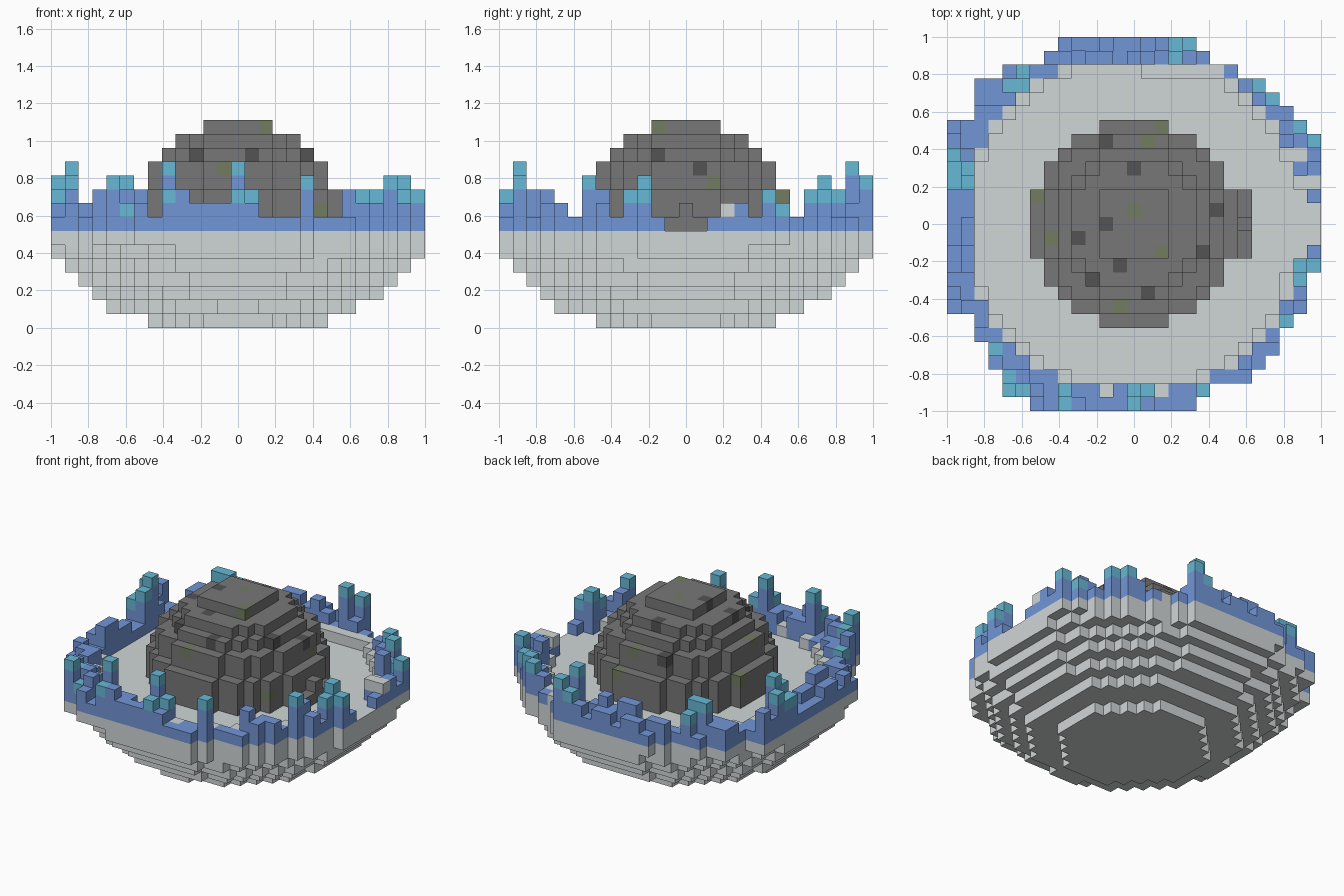
import bpy, bmesh, random
from mathutils import Vector

random.seed(4)
if "Cube" in bpy.data.objects:
    bpy.data.objects.remove(bpy.data.objects["Cube"])

UNIT = 2 / 27      # block size
FLOOR = 7          # number of bowl layers


def material(name, rgb):
    mat = bpy.data.materials.new(name)
    mat.use_nodes = True
    mat.diffuse_color = (*rgb, 1)
    mat.node_tree.nodes["Principled BSDF"].inputs["Base Color"].default_value = (*rgb, 1)
    return mat


MATS = {
    "stone": material("pale stone", (.63, .67, .67)),
    "blue": material("blue", (.17, .305, .68)),
    "teal": material("teal", (.135, .48, .66)),
    "rock": material("dark rock", (.185, .185, .185)),
    "moss": material("moss", (.17, .2, .12)),
    "coal": material("coal", (.088, .088, .088)),
}
NAMES = list(MATS)

SIDES = [Vector(s) for s in ((1, 0, 0), (-1, 0, 0), (0, 1, 0), (0, -1, 0), (0, 0, 1), (0, 0, -1))]


def build(name, blocks, solid):
    """Turn a dictionary of blocks into one mesh with only the exposed faces."""
    bm = bmesh.new()
    corners = {}

    def corner(p):
        key = tuple(round(2 * c) for c in p)
        if key not in corners:
            corners[key] = bm.verts.new(p * UNIT)
        return corners[key]

    for cell, colour in blocks.items():
        for n in SIDES:
            if tuple(int(c + d) for c, d in zip(cell, n)) in solid:
                continue
            u = Vector((n.y, n.z, n.x))
            v = n.cross(u)
            mid = Vector(cell) + Vector((0, 0, .5)) + n / 2
            quad = [mid + (a * u + b * v) / 2 for a, b in ((-1, -1), (1, -1), (1, 1), (-1, 1))]
            face = bm.faces.new([corner(p) for p in quad])
            face.material_index = NAMES.index(colour)
    mesh = bpy.data.meshes.new(name)
    bm.to_mesh(mesh)
    bm.free()
    for mat in MATS.values():
        mesh.materials.append(mat)
    obj = bpy.data.objects.new(name, mesh)
    bpy.context.collection.objects.link(obj)


def disc(radius):
    span = range(-14, 15)
    return {(i, j) for i in span for j in span if i * i + j * j <= radius ** 2}


# Irregular plan outline: left and right end of each row, back to front
ends = ([(-5, 4), (-6, 5), (-9, 7), (-11, 9), (-11, 10), (-11, 11), (-13, 12)]
        + [(-13, 13)] * 10 + [(-13, 12)] * 3
        + [(-11, 11), (-11, 10), (-10, 10), (-10, 9), (-9, 8), (-9, 5), (-7, 4)])
outline = {(i, 13 - row) for row, (a, b) in enumerate(ends) for i in range(a, b + 1)}

# Stepped bowl
bowl = {}
second = {cell for cell in disc(9.1) if max(cell) < 9}
steps = [disc(6.4), second, disc(10.6), disc(11.7), disc(12.7), disc(13.8), outline]
for k, step in enumerate(steps):
    for i, j in step & outline:
        bowl[i, j, k] = "stone"

# Pale ledge inside the rim, loose pale blocks, and the gap in the rim
ledge = {(i, j) for i, j in disc(12.5) - disc(12) if max(abs(i), abs(j)) < 12}
ledge |= {(i, 11) for i in range(1, 5)}
pebbles = {(6, 11), (12, 5), (11, -4), (-2, -12), (2, -12)} | ledge
gap = {(13, -1), (13, 0), (13, 1)}
for i, j in pebbles:
    bowl[i, j, FLOOR] = "stone"

# Teal-topped towers: column and top height
towers = {
    (3, 13): 10, (4, 13): 11, (3, 12): 12, (-8, 11): 10, (-8, 10): 11, (-9, 10): 11,
    (9, 10): 10, (10, 9): 10, (12, 7): 9, (13, 6): 10, (-13, 5): 11, (-13, 4): 10,
    (-12, 4): 12, (-13, 3): 10, (-12, 3): 11, (12, -3): 11, (13, -3): 10, (12, -4): 10,
    (11, -7): 11, (-10, -9): 9, (-9, -11): 10, (-9, -12): 11, (-8, -12): 9,
    (-5, -12): 12, (-5, -13): 10, (0, -12): 12, (0, -13): 10, (1, -12): 10, (5, -12): 11,
}
# Rim columns capped by a pale block
capped = {(12, 3), (13, 3)}


def blue_height(i, j):
    """Low stretches are fixed, the rest of the rim is ragged."""
    if (i, j) in ((-10, -10), (8, -10)):
        return 10
    if abs(j) == 8 or (i == 13 and abs(j) == 2):
        return 8
    if j <= -11 and (2 <= i <= 7 or i == -6):
        return 8
    if (i, j) in capped or abs(j) == 9 or (j <= -12 and -3 <= i < 0):
        return 9
    return random.choice((8, 8, 9, 9, 10))


# Ragged rim
border = {(i, j) for i, j in outline - disc(12.5) if i != 12 or abs(j) > 3}
border |= {(i, j) for i, j in outline if abs(j) >= 12 or i <= -12}
rim = {}
for i, j in sorted((border | set(towers) | capped) - pebbles - gap):
    top = towers.get((i, j)) or blue_height(i, j)
    for k in range(FLOOR, top):
        rim[i, j, k] = "blue"
    if (i, j) in towers:
        rim[i, j, top - 1] = "teal"
    elif (i, j) in capped:
        rim[i, j, top - 1] = "stone"

# Rock dome with a low bump on its left side
dome = {}
for k, radius in enumerate((7.3, 7.3, 7.3, 6.7, 6.7, 5.6, 4.6, 2.9), FLOOR):
    for i, j in disc(radius):
        dome[i, j, k] = "rock"
for j in range(-2, 3):
    dome[8, j, FLOOR] = "rock"
dome[8, 0, FLOOR + 1] = "rock"

# Speckles on the top block of chosen columns
spots = {
    "coal": [(-2, 6), (0, 4), (6, 1), (-2, 0), (-4, -1), (-1, -3), (-3, -4), (5, -2), (1, -5)],
    "moss": [(2, 7), (1, 6), (-7, 2), (0, 1), (-6, -1), (2, -2), (-1, -6)],
}
for colour, columns in spots.items():
    for i, j in columns:
        dome[i, j, max(k for a, b, k in dome if (a, b) == (i, j))] = colour
dome[6, -4, 8] = dome[6, 2, 10] = "moss"

solid = {**bowl, **rim, **dome}
build("bowl", bowl, solid)
build("rim", rim, solid)
build("dome", dome, solid)
